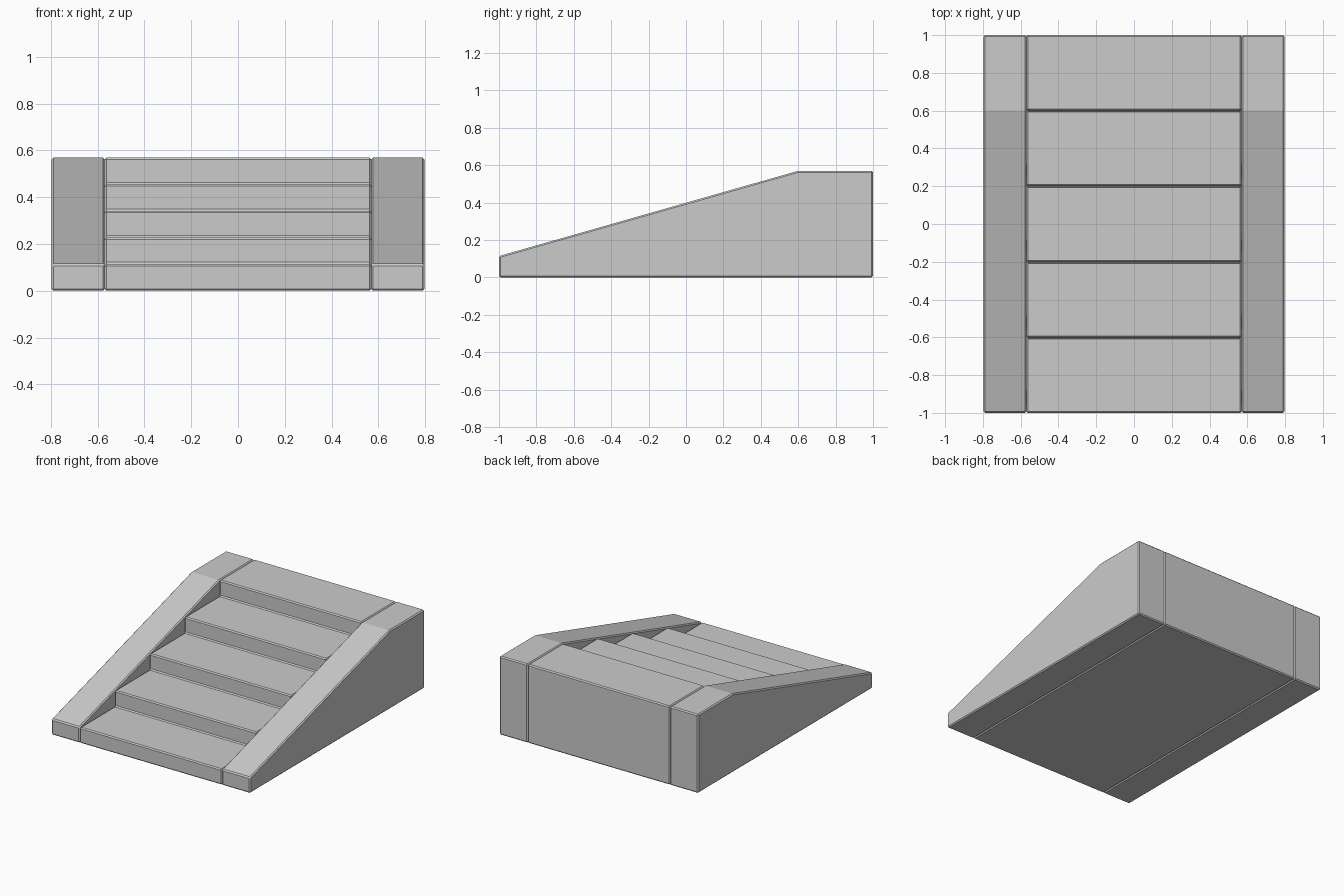
import bpy, bmesh

if "Cube" in bpy.data.objects:
    bpy.data.objects.remove(bpy.data.objects["Cube"])

HALF_W, INNER = 0.797, 0.57   # outer half width, half width of the steps
STEPS, TREAD, RISE = 5, 0.4, 0.114
TOP = STEPS * RISE


def extrude_profile(name, profile, x0, x1):
    """Extrude a (y, z) side profile from x0 to x1 and chamfer its sharp edges."""
    bm = bmesh.new()
    face = bm.faces.new([bm.verts.new((x0, y, z)) for y, z in profile])
    ext = bmesh.ops.extrude_face_region(bm, geom=[face])
    moved = [g for g in ext["geom"] if isinstance(g, bmesh.types.BMVert)]
    bmesh.ops.translate(bm, verts=moved, vec=(x1 - x0, 0, 0))
    bmesh.ops.recalc_face_normals(bm, faces=bm.faces)
    mesh = bpy.data.meshes.new(name)
    bm.to_mesh(mesh)
    bm.free()
    obj = bpy.data.objects.new(name, mesh)
    bpy.context.collection.objects.link(obj)
    bevel = obj.modifiers.new("chamfer", 'BEVEL')
    bevel.width = 0.008
    bevel.segments = 1
    bevel.limit_method = 'ANGLE'
    return obj


# Stair block: solid flight of five steps
stairs = [(1, 0), (-1, 0)]
for i in range(STEPS):
    y, z = -1 + i * TREAD, (i + 1) * RISE
    stairs += [(y, z), (y + TREAD, z)]
extrude_profile("stair_flight", stairs, -INNER, INNER)

# Sloped side walls following the step noses
wall = [(1, 0), (-1, 0), (-1, RISE), (0.6, TOP), (1, TOP)]
extrude_profile("left_side_wall", wall, -HALF_W, -INNER)
extrude_profile("right_side_wall", wall, INNER, HALF_W)
